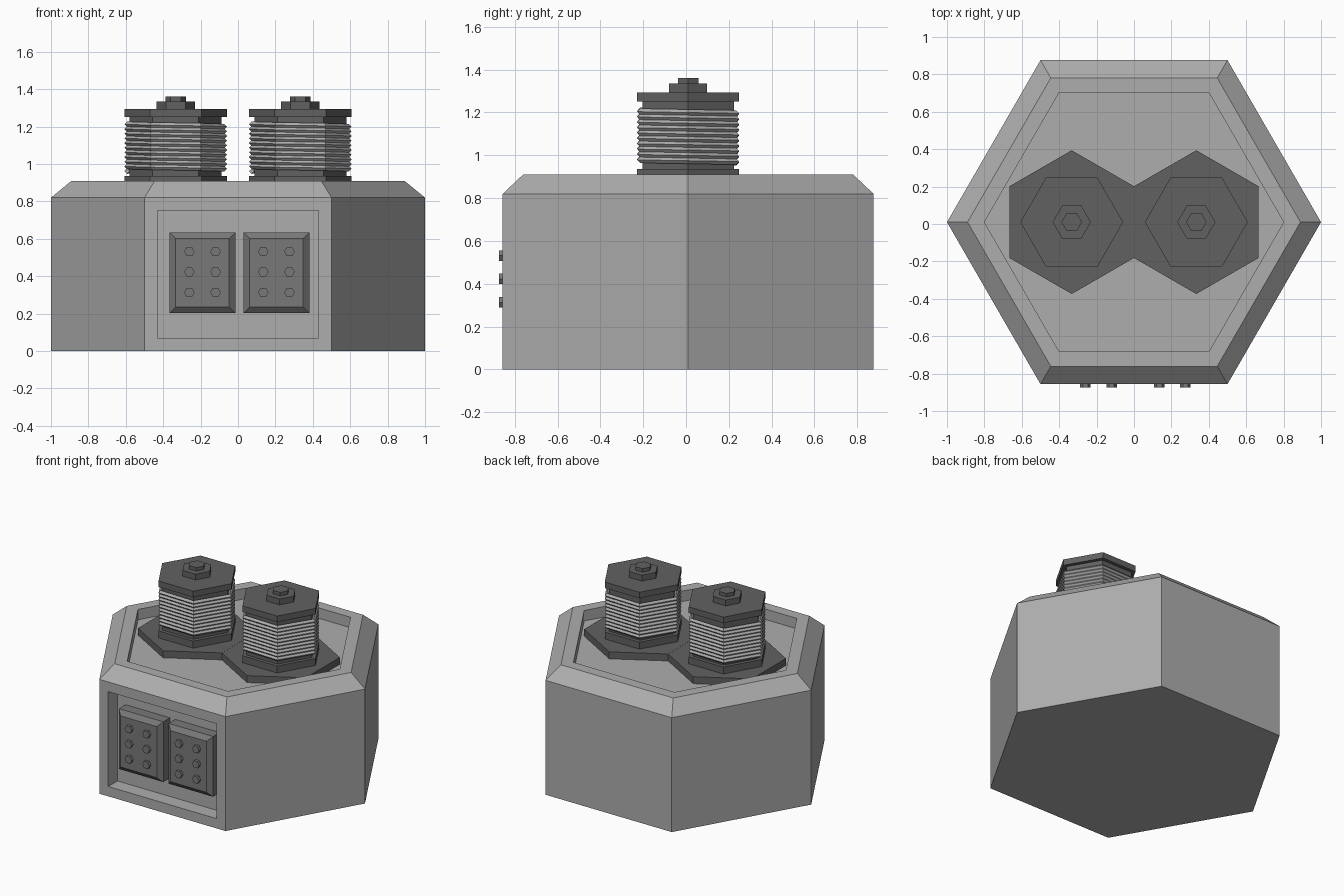
import bpy, bmesh
from math import pi, cos, sin

if "Cube" in bpy.data.objects:
    bpy.data.objects.remove(bpy.data.objects["Cube"])

CY = 0.01            # the body centre sits slightly back, the studs stick out in front
FRONT = CY - 0.866


def grey(name, v):
    mat = bpy.data.materials.new(name)
    mat.diffuse_color = (v, v, v, 1)
    mat.use_nodes = True
    mat.node_tree.nodes["Principled BSDF"].inputs["Base Color"].default_value = mat.diffuse_color
    return mat


BODY = grey("body_grey", 0.42)
DARK = grey("dark_grey", 0.12)
PANEL = grey("panel_grey", 0.19)


def finish(name, bm, mat):
    bmesh.ops.recalc_face_normals(bm, faces=bm.faces)
    mesh = bpy.data.meshes.new(name)
    bm.to_mesh(mesh)
    bm.free()
    mesh.materials.append(mat)
    ob = bpy.data.objects.new(name, mesh)
    bpy.context.collection.objects.link(ob)
    return ob


def loft(bm, rings):
    """Skin a list of vertex rings and cap both ends."""
    rings = [[bm.verts.new(p) for p in ring] for ring in rings]
    n = len(rings[0])
    for a, b in zip(rings, rings[1:]):
        for i in range(n):
            j = (i + 1) % n
            bm.faces.new((a[i], a[j], b[j], b[i]))
    bm.faces.new(rings[0][::-1])
    bm.faces.new(rings[-1])


def hexagon(x, y, r, z, turn=0.0):
    return [(x + r * cos(turn + k * pi / 3), y + r * sin(turn + k * pi / 3), z)
            for k in range(6)]


def hex_stack(bm, x, profile, turn=0.0):
    loft(bm, [hexagon(x, CY, r, z, turn) for r, z in profile])


# Hexagonal body with chamfered rim, sunken top and sunken front window
bm = bmesh.new()
hex_stack(bm, 0, [(1, 0), (1, 0.82), (0.89, 0.91), (0.8, 0.91), (0.8, 0.835)])
bmesh.ops.recalc_face_normals(bm, faces=bm.faces)
front = min((f for f in bm.faces if abs(f.normal.z) < 0.1),
            key=lambda f: f.calc_center_median().y)
bmesh.ops.inset_region(bm, faces=[front], thickness=0.07, use_even_offset=True)
sunk = bmesh.ops.extrude_discrete_faces(bm, faces=[front])["faces"][0]
bmesh.ops.translate(bm, verts=sunk.verts, vec=(0, 0.105, 0))
finish("body", bm, BODY)

for side, x in (("left", -0.333), ("right", 0.333)):
    # Base plate, corner towards the front
    bm = bmesh.new()
    hex_stack(bm, x, [(0.384, 0.83), (0.384, 0.885)], pi / 6)
    finish(side + "_base_plate", bm, DARK)

    # Spool: flange, core, flange and stepped nut
    bm = bmesh.new()
    hex_stack(bm, x, [(0.275, 0.88), (0.275, 0.935), (0.246, 0.935), (0.246, 1.25),
                      (0.275, 1.25), (0.275, 1.293), (0.102, 1.293), (0.102, 1.335),
                      (0.055, 1.335), (0.055, 1.36)])
    finish(side + "_spool", bm, DARK)

    # Winding: wire wrapped round the core, six steps per turn
    bm = bmesh.new()
    turns, pitch, wire = 10, 0.025, 0.0145
    rings = []
    for s in range(turns * 6 + 1):
        a = pi + s * pi / 3
        z = 1.212 - pitch * s / 6
        rings.append([(x + (0.26 + wire * cos(t)) * cos(a),
                       CY + (0.26 + wire * cos(t)) * sin(a),
                       z + wire * sin(t)) for t in (k * pi / 2 for k in range(4))])
    loft(bm, rings)
    finish(side + "_winding", bm, BODY)

# Front panels with chamfered faces and six hexagonal studs each
for side, x in (("left", -0.19), ("right", 0.205)):
    bm = bmesh.new()
    rings = []
    for inset, y in ((0, FRONT + 0.11), (0, FRONT + 0.03), (0.033, FRONT + 0.003)):
        w, h = 0.176 - inset, 0.216 - inset
        rings.append([(x + sx * w, y, 0.418 + sz * h)
                      for sx, sz in ((-1, -1), (1, -1), (1, 1), (-1, 1))])
    loft(bm, rings)
    finish(side + "_panel", bm, PANEL)

    bm = bmesh.new()
    for dx in (-0.07, 0.07):
        for z in (0.313, 0.423, 0.531):
            loft(bm, [[(px, y, pz) for px, pz, _ in hexagon(x + dx, z, 0.028, 0)]
                      for y in (FRONT + 0.01, FRONT - 0.017)])
    finish(side + "_studs", bm, PANEL)
